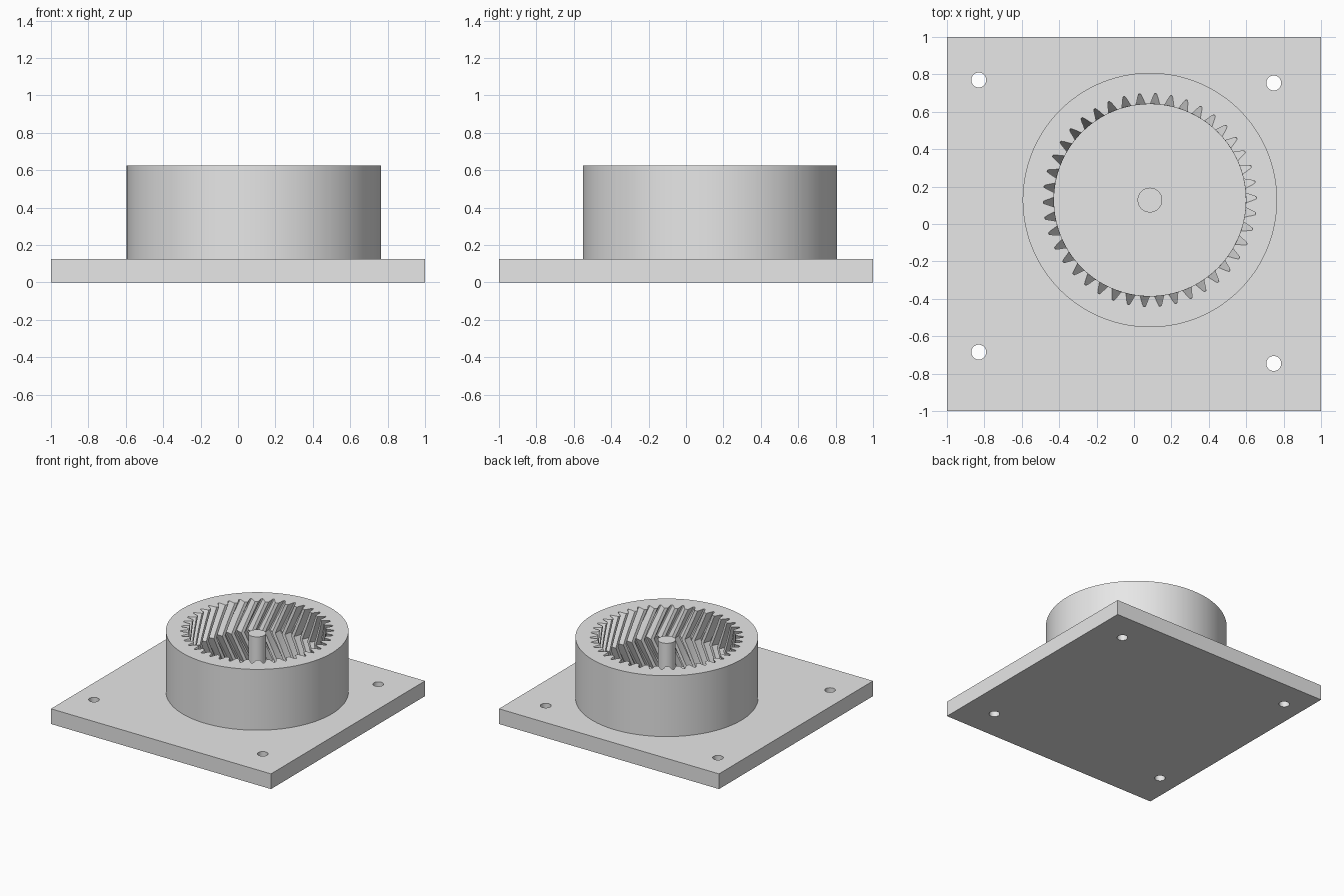
import bpy, bmesh, math

cube = bpy.data.objects.get("Cube")
if cube:
    bpy.data.objects.remove(cube, do_unlink=True)

CENTRE = (0.085, 0.128)
PLATE_TOP, RING_TOP = 0.125, 0.625
TEETH = 42
RING_RADIUS = 0.68

grey = bpy.data.materials.new("light grey")
grey.use_nodes = True
colour = (0.8, 0.8, 0.8, 1)
grey.diffuse_color = colour
grey.node_tree.nodes["Principled BSDF"].inputs["Base Color"].default_value = colour


def smooth(obj, degrees=30):
    bpy.ops.object.select_all(action="DESELECT")
    obj.select_set(True)
    bpy.context.view_layer.objects.active = obj
    bpy.ops.object.shade_smooth_by_angle(angle=math.radians(degrees))


# Base plate: a filled outline with four bolt holes, extruded
def circle(x, y, radius, count=32):
    steps = [math.tau * i / count for i in range(count)]
    return [(x + radius * math.cos(a), y + radius * math.sin(a)) for a in steps]


outlines = [[(-1, -1), (1, -1), (1, 1), (-1, 1)]]
for hole in [(-0.83, 0.77), (0.747, 0.754), (-0.83, -0.685), (0.747, -0.746)]:
    outlines.append(circle(*hole, 0.04))
curve = bpy.data.curves.new("base_plate", "CURVE")
curve.dimensions = "2D"
curve.fill_mode = "BOTH"
curve.extrude = PLATE_TOP / 2
for outline in outlines:
    spline = curve.splines.new("POLY")
    spline.points.add(len(outline) - 1)
    for point, (x, y) in zip(spline.points, outline):
        point.co = (x, y, 0, 1)
    spline.use_cyclic_u = True
plate = bpy.data.objects.new("base_plate", curve)
plate.location.z = PLATE_TOP / 2
bpy.context.collection.objects.link(plate)
bpy.ops.object.select_all(action="DESELECT")
plate.select_set(True)
bpy.context.view_layer.objects.active = plate
bpy.ops.object.convert(target="MESH")
plate = bpy.context.object
plate.data.materials.clear()
plate.data.materials.append(grey)
smooth(plate)

# Ring gear: one tooth gap as (share of pitch, radius), repeated around the bore
half_gap = [(0.34, 0.513), (0.25, 0.53), (0.15, 0.553), (0.06, 0.57)]
gap = [(-s, r) for s, r in half_gap] + half_gap[::-1]
pitch = math.tau / TEETH
profile = [(math.radians(1.2) + (i + s) * pitch, r) for i in range(TEETH) for s, r in gap]

bm = bmesh.new()


def add_loop(points, z):
    return [bm.verts.new((r * math.cos(a), r * math.sin(a), z)) for a, r in points]


def bridge(first, second):
    n = len(first)
    for i in range(n):
        j = (i + 1) % n
        bm.faces.new((first[i], first[j], second[j], second[i]))


# The teeth slant one way to mid height and back again above it
LEVELS = 12
TWIST = 0.2
loops = []
for k in range(LEVELS + 1):
    t = k / LEVELS
    turn = TWIST * (1 - abs(2 * t - 1))
    z = PLATE_TOP + t * (RING_TOP - PLATE_TOP)
    loops.append(add_loop([(a + turn, r) for a, r in profile], z))
rim = [(a, RING_RADIUS) for a, r in profile]
outer_low, outer_high = add_loop(rim, PLATE_TOP), add_loop(rim, RING_TOP)
chain = [outer_low, outer_high] + loops[::-1] + [outer_low]
for lower, upper in zip(chain, chain[1:]):
    bridge(lower, upper)
bmesh.ops.recalc_face_normals(bm, faces=bm.faces)
mesh = bpy.data.meshes.new("ring_gear")
bm.to_mesh(mesh)
bm.free()
mesh.materials.append(grey)
ring = bpy.data.objects.new("ring_gear", mesh)
ring.location = (*CENTRE, 0)
bpy.context.collection.objects.link(ring)
smooth(ring)

# Centre pin
PIN_TOP = 0.605
bpy.ops.mesh.primitive_cylinder_add(
    vertices=48, radius=0.066, depth=PIN_TOP - PLATE_TOP,
    location=(*CENTRE, (PIN_TOP + PLATE_TOP) / 2))
pin = bpy.context.object
pin.name = "centre_pin"
pin.data.materials.append(grey)
smooth(pin)
